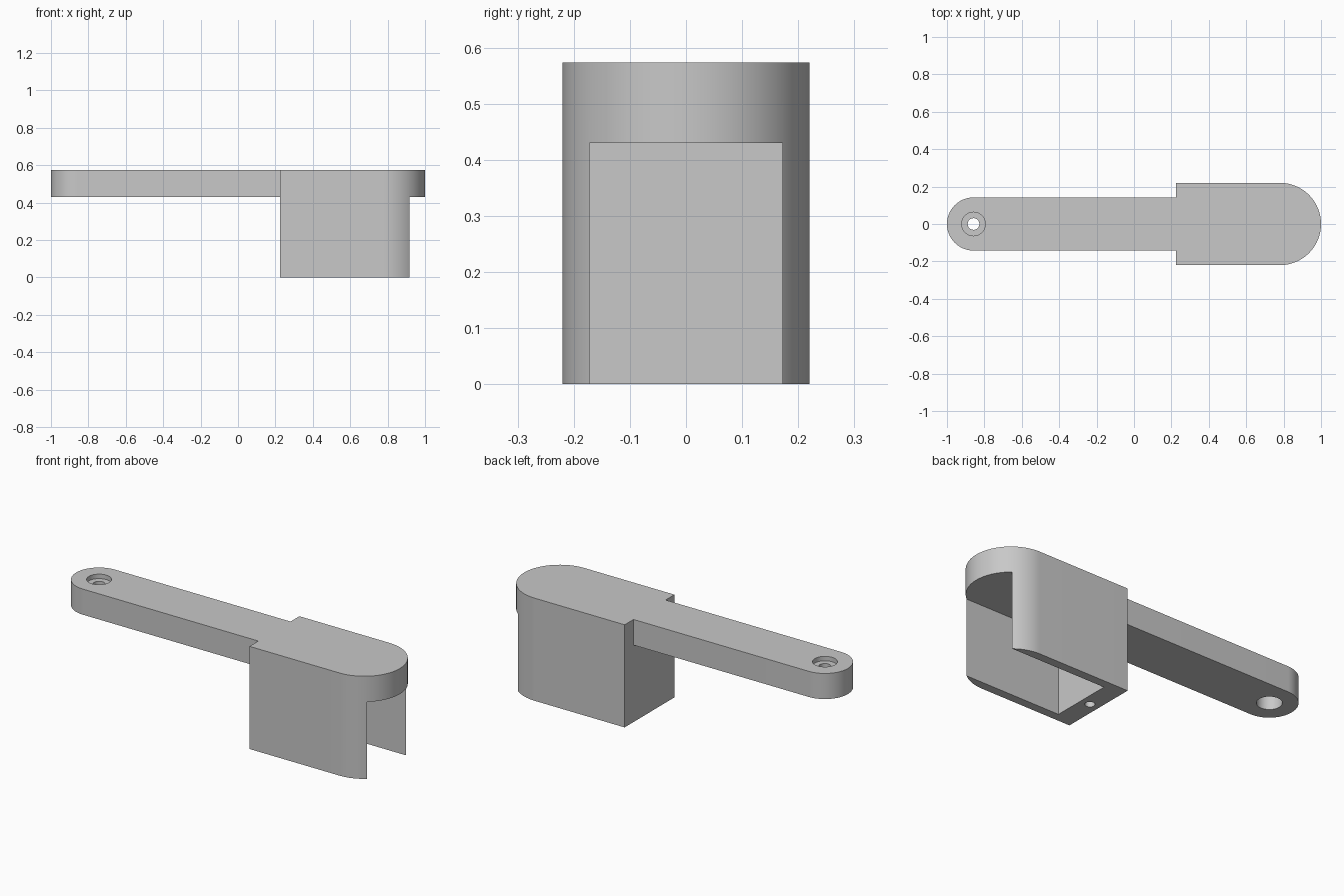
import bpy, bmesh
from math import pi, cos, sin

if "Cube" in bpy.data.objects:
    bpy.data.objects.remove(bpy.data.objects["Cube"], do_unlink=True)

GREY = (0.58, 0.58, 0.58, 1)
mat = bpy.data.materials.new("plain_grey")
mat.use_nodes = True
mat.diffuse_color = GREY
mat.node_tree.nodes["Principled BSDF"].inputs["Base Color"].default_value = GREY

TOP, UNDER = 0.573, 0.43
HEAD_R, ARM_R = 0.22, 0.142
HEAD_BACK, WALL, SIDE = 0.225, 0.11, 0.048
PIVOT_X = ARM_R - 1


def arc(cx, r, start, sweep, steps):
    return [(cx + r * cos(start + sweep * i / steps), r * sin(start + sweep * i / steps))
            for i in range(steps + 1)]


def prism(name, outline, z0, z1):
    """Extrude a flat outline between two heights."""
    bm = bmesh.new()
    base = bm.faces.new([bm.verts.new((x, y, z0)) for x, y in outline])
    side = bmesh.ops.extrude_face_region(bm, geom=[base])["geom"]
    bmesh.ops.translate(bm, vec=(0, 0, z1 - z0),
                        verts=[g for g in side if isinstance(g, bmesh.types.BMVert)])
    bmesh.ops.recalc_face_normals(bm, faces=bm.faces)
    mesh = bpy.data.meshes.new(name)
    bm.to_mesh(mesh)
    bm.free()
    mesh.materials.append(mat)
    obj = bpy.data.objects.new(name, mesh)
    bpy.context.collection.objects.link(obj)
    return obj


def rod(name, x, r, z0, z1):
    return prism(name, arc(x, r, 0, 2 * pi, 48)[:-1], z0, z1)


def combine(body, tool, operation):
    """Apply a boolean and discard the tool."""
    bpy.context.view_layer.objects.active = body
    mod = body.modifiers.new("join", "BOOLEAN")
    mod.operation, mod.solver, mod.object = operation, "EXACT", tool
    bpy.ops.object.modifier_apply(modifier=mod.name)
    bpy.data.objects.remove(tool, do_unlink=True)


# Rounded head block and the arm that grows from its back wall
head = prism("bracket_body",
             [(HEAD_BACK, -HEAD_R)] + arc(1 - HEAD_R, HEAD_R, -pi / 2, pi, 48)
             + [(HEAD_BACK, HEAD_R)], 0, TOP)
arm_end = HEAD_BACK + WALL / 2
arm = prism("arm", [(arm_end, ARM_R)] + arc(PIVOT_X, ARM_R, pi / 2, pi, 40)
            + [(arm_end, -ARM_R)], UNDER, TOP)
combine(head, arm, "UNION")

# Pocket open to the bottom and the rounded end
w = HEAD_R - SIDE
x0 = HEAD_BACK + WALL
pocket = prism("pocket_cutter", [(x0, -w), (1.2, -w), (1.2, w), (x0, w)], -0.1, UNDER)
combine(head, pocket, "DIFFERENCE")

# Stepped screw hole at the arm tip, and a pilot hole under the back wall
for name, x, r, z0, z1 in (
        ("through_hole", PIVOT_X, 0.031, 0.3, 0.7),
        ("upper_recess", PIVOT_X, 0.063, TOP - 0.025, 0.7),
        ("lower_recess", PIVOT_X, 0.063, 0.3, UNDER + 0.09),
        ("pilot_hole", arm_end, 0.025, -0.1, 0.2)):
    combine(head, rod(name, x, r, z0, z1), "DIFFERENCE")

# Smooth the curved walls, keep the edges crisp
bpy.ops.object.select_all(action="DESELECT")
head.select_set(True)
bpy.context.view_layer.objects.active = head
bpy.ops.object.shade_smooth_by_angle()
